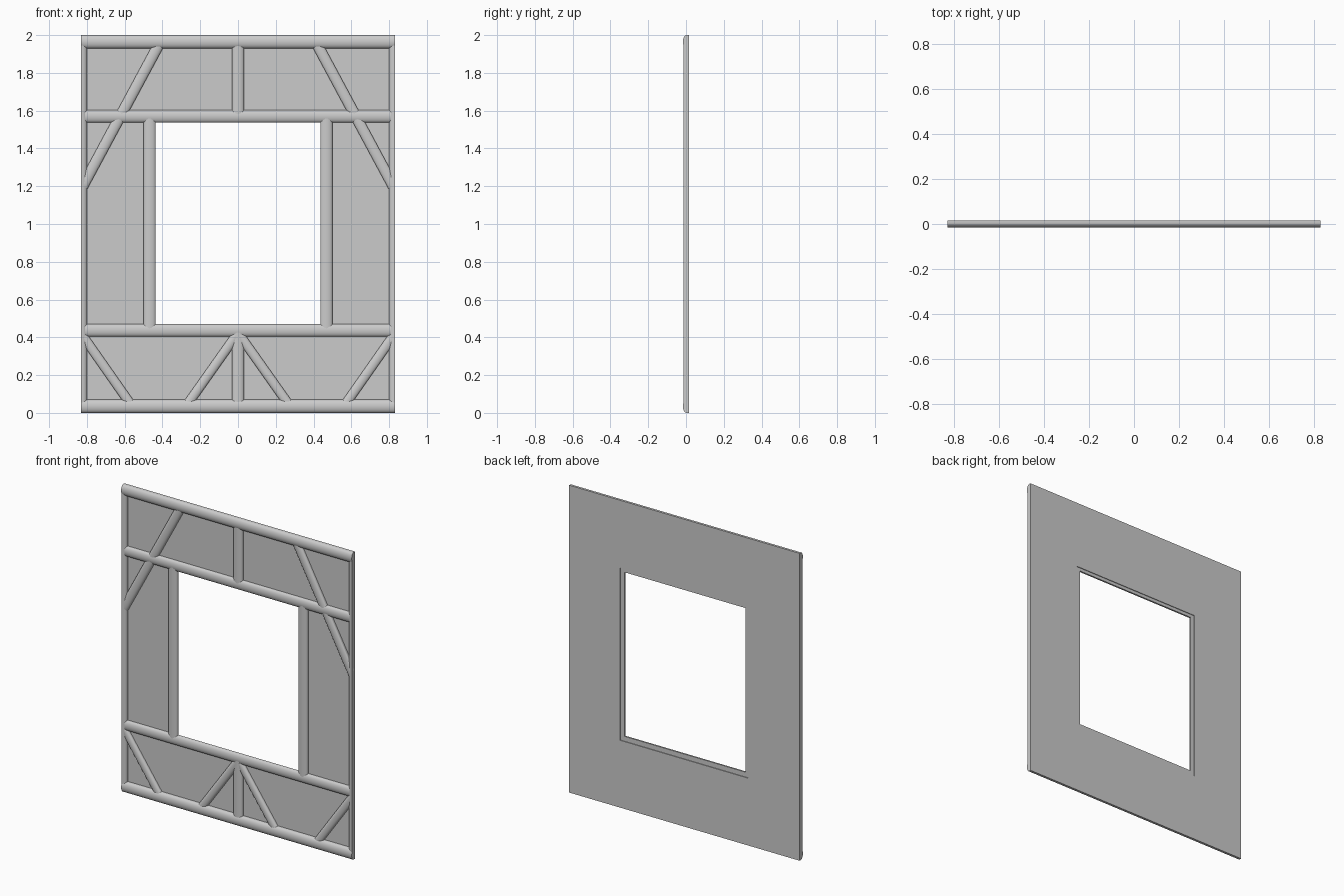
import bpy, bmesh, math
from mathutils import Vector

if "Cube" in bpy.data.objects:
    bpy.data.objects.remove(bpy.data.objects["Cube"])

BACK = 0.0165          # rear face of the panel
HX, TOP = 0.83, 2.0    # half width and height


def finish(name, bm):
    bmesh.ops.recalc_face_normals(bm, faces=bm.faces)
    me = bpy.data.meshes.new(name)
    bm.to_mesh(me)
    bm.free()
    me.shade_smooth()
    me.set_sharp_from_angle(angle=math.radians(35))
    ob = bpy.data.objects.new(name, me)
    bpy.context.collection.objects.link(ob)
    return ob


def beam(name, a, b, width, front, shoulder=0.004, steps=12):
    """Round-fronted timber from a to b (x, z), trimmed to the panel sides."""
    a, b = Vector((a[0], 0, a[1])), Vector((b[0], 0, b[1]))
    d = (b - a).normalized()
    side = d.cross(Vector((0, 1, 0)))
    h = width / 2
    prof = [(-h, 0.012)]
    for i in range(steps + 1):
        t = math.pi * i / steps
        prof.append((-h * math.cos(t), shoulder - (shoulder - front) * math.sin(t)))
    prof.append((h, 0.012))
    bm = bmesh.new()
    rings = [[bm.verts.new(p + side * u + Vector((0, y, 0))) for u, y in prof] for p in (a, b)]
    n = len(prof)
    for i in range(n):
        j = (i + 1) % n
        bm.faces.new((rings[0][i], rings[0][j], rings[1][j], rings[1][i]))
    for r in rings:
        bm.faces.new(r)
    for s in (-1, 1):
        res = bmesh.ops.bisect_plane(bm, geom=bm.verts[:] + bm.edges[:] + bm.faces[:],
                                     plane_co=(s * HX, 0, 0), plane_no=(s, 0, 0), clear_outer=True)
        cut = [e for e in res['geom_cut'] if isinstance(e, bmesh.types.BMEdge) and e.is_boundary]
        if cut:
            bmesh.ops.holes_fill(bm, edges=cut)
    return finish(name, bm)


# infill panel with window hole
bm = bmesh.new()


def ring(x, z0, z1):
    return [bm.verts.new((sx * x, BACK, z)) for sx, z in ((-1, z0), (1, z0), (1, z1), (-1, z1))]


outer, inner = ring(HX, 0, TOP), ring(0.463, 0.438, 1.558)
faces = [bm.faces.new((outer[i], outer[(i + 1) % 4], inner[(i + 1) % 4], inner[i])) for i in range(4)]
ext = bmesh.ops.extrude_face_region(bm, geom=faces, use_keep_orig=True)
for v in ext['geom']:
    if isinstance(v, bmesh.types.BMVert):
        v.co.y = 0.0105
finish("infill_panel", bm)

# horizontal timbers
beam("sill_plate", (-HX, 0.035), (HX, 0.035), 0.07, -0.0165)
beam("top_plate", (-HX, 1.965), (HX, 1.965), 0.07, -0.0165)
beam("window_sill_rail", (-0.81, 0.437), (0.81, 0.437), 0.065, -0.0125)
beam("window_head_rail", (-0.81, 1.57), (0.81, 1.57), 0.065, -0.0125)

# centre studs
beam("lower_centre_stud", (0, 0.04), (0, 0.43), 0.065, -0.0115)
beam("upper_centre_stud", (0, 1.57), (0, 1.96), 0.065, -0.0115)

# mirrored posts and braces
for s, tag in ((-1, "left"), (1, "right")):
    beam("edge_post_" + tag, (s * HX, 0.02), (s * HX, 1.98), 0.06, -0.013)
    beam("window_post_" + tag, (s * 0.468, 0.44), (s * 0.468, 1.565), 0.065, -0.0115)
    beam("upper_brace_" + tag, (s * 0.411, 1.965), (s * 0.822, 1.20), 0.057, -0.0105)
    beam("lower_outer_brace_" + tag, (s * 0.561, 0.035), (s * 0.822, 0.408), 0.05, -0.0105)
    beam("lower_inner_brace_" + tag, (s * 0.275, 0.035), (s * 0.01, 0.41), 0.05, -0.0105)
